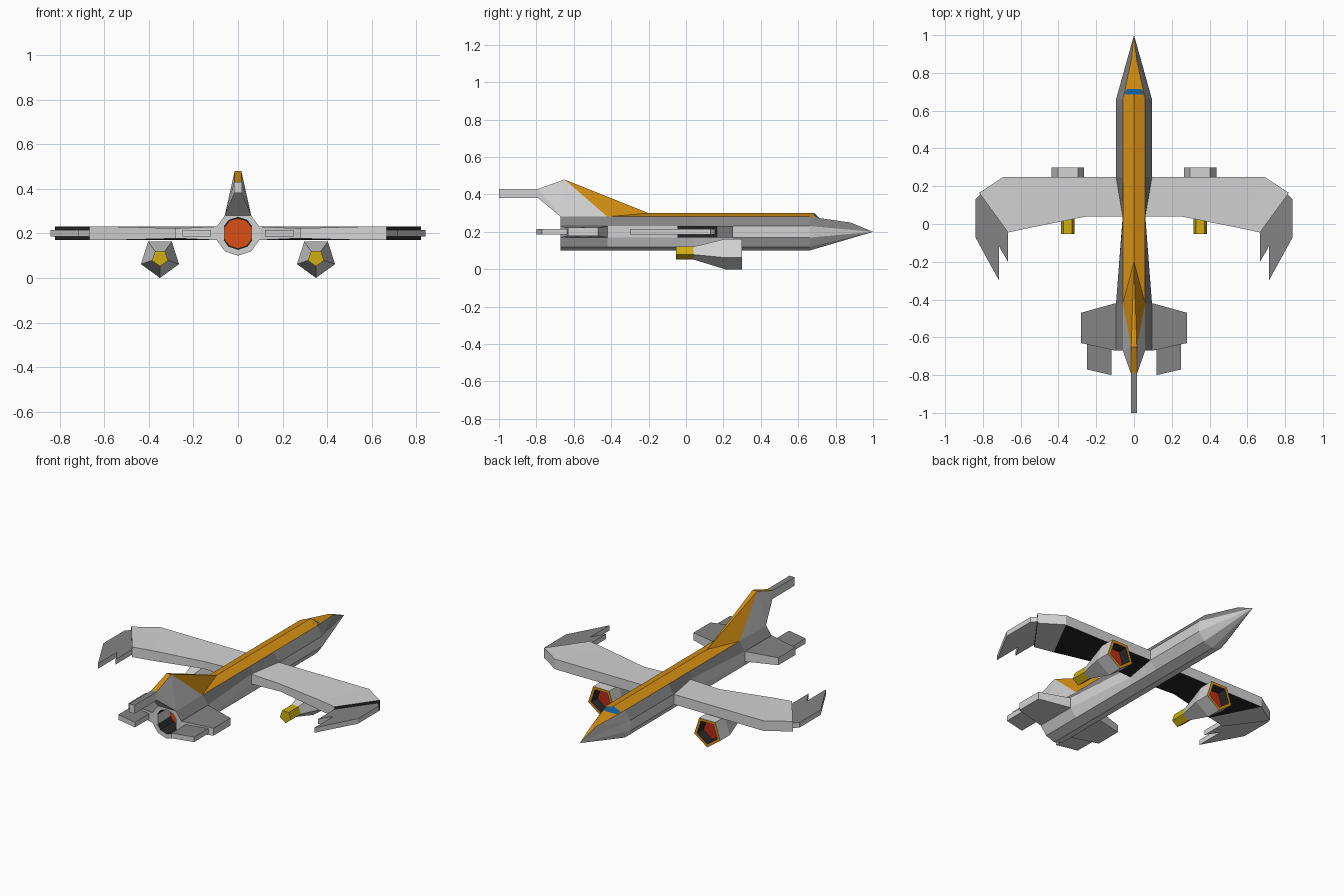
import bpy, bmesh, math
from mathutils import Vector

cube = bpy.data.objects.get("Cube")
if cube:
    bpy.data.objects.remove(cube, do_unlink=True)

COLOURS = {
    "light_grey": (0.65, 0.65, 0.65),
    "mid_grey": (0.23, 0.23, 0.23),
    "dark_grey": (0.02, 0.02, 0.02),
    "orange": (0.65, 0.27, 0.006),
    "engine_orange": (0.7, 0.08, 0.008),
    "intake_red": (0.5, 0.025, 0.01),
    "yellow": (0.62, 0.43, 0.006),
    "glass_blue": (0.006, 0.11, 0.32),
}
NAMES = list(COLOURS)
for name, rgb in COLOURS.items():
    mat = bpy.data.materials.new(name)
    mat.use_nodes = True
    mat.diffuse_color = (*rgb, 1)
    mat.node_tree.nodes["Principled BSDF"].inputs["Base Color"].default_value = (*rgb, 1)


def finish(name, bm, rule=None):
    """Turn a bmesh into an object; rule(normal, centre) picks a colour name."""
    bmesh.ops.recalc_face_normals(bm, faces=bm.faces)
    bm.normal_update()
    if rule:
        for f in bm.faces:
            f.material_index = NAMES.index(rule(f.normal, f.calc_center_median()))
    mesh = bpy.data.meshes.new(name)
    bm.to_mesh(mesh)
    bm.free()
    for n in NAMES:
        mesh.materials.append(bpy.data.materials[n])
    obj = bpy.data.objects.new(name, mesh)
    bpy.context.collection.objects.link(obj)
    return obj


def slab(name, outline, rule, side):
    """Plate around z = 0.2 from (x, y, half thickness) corners."""
    bm = bmesh.new()
    low = [bm.verts.new((x * side, y, 0.2 - h)) for x, y, h in outline]
    top = [bm.verts.new((x * side, y, 0.2 + h)) for x, y, h in outline]
    bm.faces.new(low)
    bm.faces.new(top)
    for i in range(len(low)):
        j = (i + 1) % len(low)
        bm.faces.new((low[i], low[j], top[j], top[i]))
    finish(name, bm, lambda n, c: rule(Vector((n.x * side, n.y, n.z)), c))


def hull(name, points, rule):
    bm = bmesh.new()
    for p in points:
        bm.verts.new(p)
    bmesh.ops.convex_hull(bm, input=bm.verts)
    finish(name, bm, rule)


def loft(name, sections, colours):
    """Skin closed sections; colours has one entry (name or rule) per band, then the end cap."""
    bm = bmesh.new()
    rings = [[bm.verts.new(p) for p in s] for s in sections]
    bands = []
    for a, b in zip(rings, rings[1:]):
        bands.append([bm.faces.new((a[i], a[(i + 1) % len(a)], b[(i + 1) % len(a)], b[i]))
                      for i in range(len(a))])
    bands.append([bm.faces.new(rings[-1])])
    bm.faces.new(rings[0])
    bmesh.ops.recalc_face_normals(bm, faces=bm.faces)
    for band, col in zip(bands, colours):
        for f in band:
            pick = col(f.normal) if callable(col) else col
            f.material_index = NAMES.index(pick)
    finish(name, bm)


def ring(n, r, y, x=0.0, z=0.2, start=90, waist=None):
    pts = []
    for i in range(n):
        a = math.radians(start + 360 * i / n)
        px, pz = r * math.cos(a), r * math.sin(a)
        if waist and abs(px) > waist:
            px = math.copysign(waist, px)
        pts.append((x + px, y, z + pz))
    return pts


def paint_body(n):
    return "orange" if n.z > 0.75 else "mid_grey" if n.z > 0.3 else "light_grey"


def grey_top(n, c):
    return "mid_grey" if n.z > 0.3 else "light_grey"


# Fuselage with pinched waist and hollow exhaust
loft("fuselage",
     [ring(10, 0.1, 0.66), ring(10, 0.1, 0.25), ring(10, 0.1, 0.04, waist=0.06),
      ring(10, 0.1, -0.42), ring(10, 0.1, -0.67),
      ring(10, 0.072, -0.67), ring(10, 0.068, -0.55)],
     [paint_body] * 4 + ["light_grey", "dark_grey", "engine_orange"])

# Nose with flattened orange top
nose_ring = ring(10, 0.1, 0.66)
hull("nose", nose_ring[1:] + [(0, 1, 0.2), (-0.012, 0.88, 0.25), (0.012, 0.88, 0.25)],
     lambda n, c: "orange" if n.z > 0.65 else grey_top(n, c))

# Canopy roof and windshield
hull("windshield",
     [(0, 0.66, 0.3), (0, 0.685, 0.3)] +
     [(s * x, y, z) for s in (-1, 1)
      for x, y, z in ((0.059, 0.66, 0.281), (0.045, 0.685, 0.284), (0.045, 0.72, 0.268))],
     lambda n, c: "glass_blue" if n.y > 0.25 and abs(n.x) < 0.6 else "orange")

# Tail fin and rear boom
hull("tail_fin",
     [(0, -0.2, 0.3)] +
     [(s * x, y, z) for s in (-1, 1)
      for x, y, z in ((0.059, -0.42, 0.281), (0.059, -0.67, 0.281), (0.015, -0.65, 0.48),
                      (0.017, -0.79, 0.43), (0.017, -0.79, 0.38))],
     lambda n, c: "orange" if n.y > 0.1 or n.z > 0.6 else "light_grey")
hull("tail_boom",
     [(x, y, z) for x in (-0.017, 0.017) for y in (-0.77, -1) for z in (0.38, 0.43)],
     grey_top)

for side, label in ((1, "left"), (-1, "right")):
    # Wing panels
    slab(label + "_inner_wing",
         [(0.05, 0.25, 0.03), (0.69, 0.25, 0.03), (0.55, -0.02, 0.03),
          (0.25, 0.04, 0.022), (0.05, 0.04, 0.03)],
         lambda n, c: "dark_grey" if n.z < -0.5 else "light_grey", side)
    slab(label + "_outer_wing",
         [(0.69, 0.25, 0.03), (0.82, 0.165, 0.03), (0.667, -0.045, 0.03), (0.55, -0.02, 0.03)],
         lambda n, c: "dark_grey" if n.x > 0.5 and n.y < -0.3 else "light_grey", side)
    # Notched blade behind the wing tip
    slab(label + "_tip_blade",
         [(0.81, 0.16, 0.015), (0.84, 0.13, 0.015), (0.84, -0.07, 0.015), (0.714, -0.3, 0.015),
          (0.714, -0.12, 0.015), (0.667, -0.2, 0.015), (0.667, -0.04, 0.015)],
         grey_top, side)

    # Tailplane and its trailing flap
    slab(label + "_tailplane",
         [(0.06, -0.42, 0.03), (0.1, -0.42, 0.03), (0.28, -0.47, 0.022),
          (0.28, -0.63, 0.022), (0.1, -0.67, 0.03), (0.06, -0.67, 0.03)],
         grey_top, side)
    slab(label + "_tail_flap",
         [(0.12, -0.65, 0.015), (0.25, -0.62, 0.015), (0.25, -0.77, 0.015), (0.12, -0.8, 0.015)],
         grey_top, side)

    # Engine pod: red intake, dark duct, orange lip, grey body, yellow nozzle
    pod = ((0.062, 0.25), (0.07, 0.3), (0.09, 0.3), (0.09, 0.21), (0.038, 0.04), (0.038, -0.05))
    loft(label + "_engine_pod",
         [ring(5, r, y, x=0.35 * side, z=0.09, start=-90) for r, y in reversed(pod)],
         ["yellow", "light_grey", "light_grey", "orange", "dark_grey", "intake_red"])
    # Nozzle end plate
    hull(label + "_nozzle_end",
         ring(5, 0.038, -0.05, x=0.35 * side, z=0.09, start=-90) +
         ring(5, 0.038, -0.053, x=0.35 * side, z=0.09, start=-90),
         lambda n, c: "yellow")
